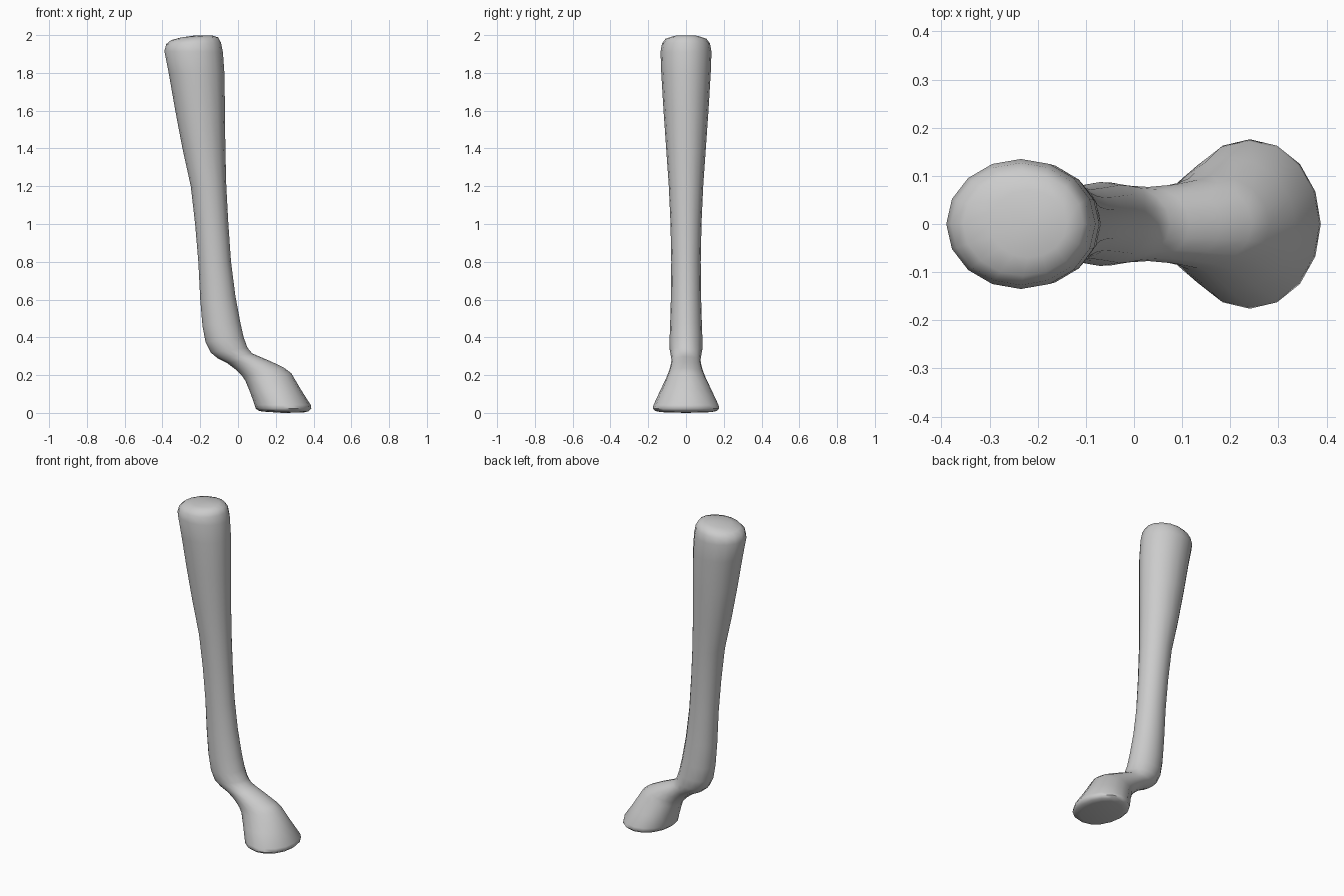
import bpy, bmesh, math

SIDES = 16
# cross-sections: back x, back z, front x, front z, half width
SECTIONS = [
    (-0.30, 1.988, -0.14, 1.999, 0.070),
    (-0.355, 1.973, -0.105, 1.988, 0.108),
    (-0.38, 1.952, -0.09, 1.96, 0.127),
    (-0.39, 1.915, -0.08, 1.91, 0.135),
    (-0.367, 1.80, -0.072, 1.80, 0.131),
    (-0.332, 1.60, -0.069, 1.60, 0.119),
    (-0.294, 1.40, -0.067, 1.40, 0.105),
    (-0.250, 1.20, -0.062, 1.20, 0.091),
    (-0.227, 1.00, -0.051, 1.00, 0.082),
    (-0.210, 0.80, -0.037, 0.80, 0.078),
    (-0.200, 0.60, -0.014, 0.62, 0.080),
    (-0.188, 0.46, 0.012, 0.48, 0.084),
    (-0.172, 0.375, 0.030, 0.40, 0.087),
    (-0.145, 0.32, 0.050, 0.345, 0.086),
    (-0.105, 0.287, 0.075, 0.315, 0.080),
    (-0.055, 0.262, 0.115, 0.298, 0.077),
    (-0.010, 0.228, 0.180, 0.270, 0.082),
    (0.022, 0.195, 0.245, 0.238, 0.092),
    (0.040, 0.168, 0.282, 0.210, 0.103),
    (0.064, 0.11, 0.335, 0.12, 0.138),
    (0.088, 0.042, 0.385, 0.042, 0.172),
    (0.093, 0.024, 0.388, 0.022, 0.176),
    (0.108, 0.012, 0.372, 0.008, 0.162),
    (0.130, 0.007, 0.345, 0.002, 0.135),
]

# lofted leg with the joint and hoof in one skin
bm = bmesh.new()
rings = []
for bx, bz, fx, fz, w in SECTIONS:
    ring = []
    for i in range(SIDES):
        a = 2 * math.pi * i / SIDES
        t = (1 + math.cos(a)) / 2
        ring.append(bm.verts.new((bx + (fx - bx) * t, w * math.sin(a), bz + (fz - bz) * t)))
    rings.append(ring)
for r, s in zip(rings, rings[1:]):
    for i in range(SIDES):
        j = (i + 1) % SIDES
        bm.faces.new((r[i], s[i], s[j], r[j]))

# closed ends
for ring, z in ((rings[0], 1.999), (rings[-1], 0.0)):
    x = sum(v.co.x for v in ring) / SIDES
    c = bm.verts.new((x, 0, z))
    for i in range(SIDES):
        bm.faces.new((c, ring[i], ring[(i + 1) % SIDES]))
bmesh.ops.recalc_face_normals(bm, faces=bm.faces)

mesh = bpy.data.meshes.new("hoofed_leg")
bm.to_mesh(mesh)
bm.free()
leg = bpy.data.objects.new("hoofed_leg", mesh)
bpy.context.collection.objects.link(leg)

# plain grey finish
grey = bpy.data.materials.new("light_grey")
grey.diffuse_color = (0.6, 0.6, 0.6, 1)
mesh.materials.append(grey)
bpy.context.view_layer.objects.active = leg
leg.select_set(True)
bpy.ops.object.shade_smooth_by_angle(angle=math.radians(60))
